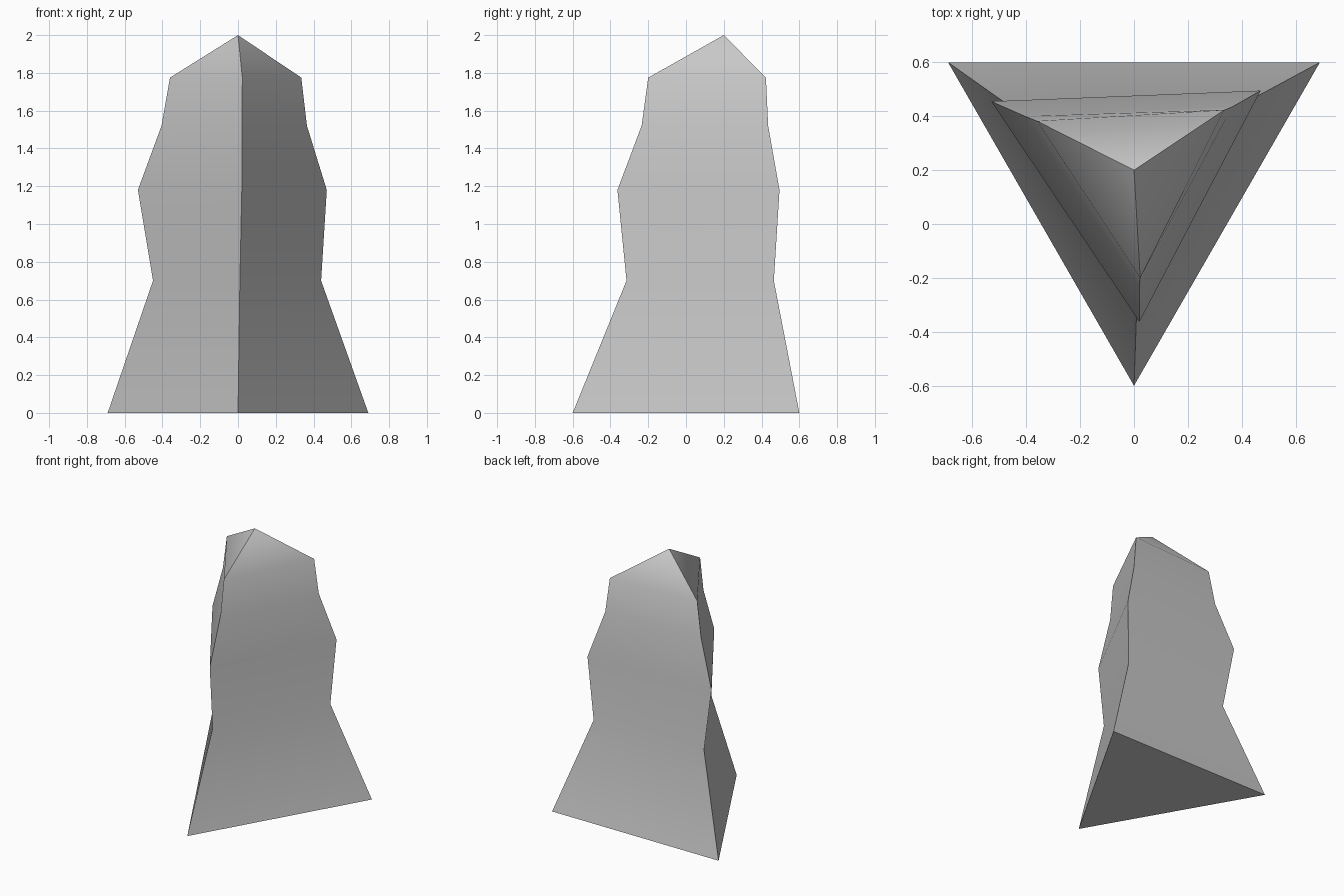
import bpy
import bmesh
from math import radians

cube = bpy.data.objects.get("Cube")
if cube:
    bpy.data.objects.remove(cube, do_unlink=True)

# Stone colour
stone = bpy.data.materials.new("stone grey")
stone.use_nodes = True
grey = (0.6, 0.6, 0.6, 1)
stone.diffuse_color = grey
stone.node_tree.nodes["Principled BSDF"].inputs["Base Color"].default_value = grey

# Three-cornered sections: height, then back right, back left and front corners
sections = [
    (0.0, (-0.69, 0.6), (0.69, 0.6), (0.0, -0.6)),
    (0.70, (-0.45, 0.43), (0.44, 0.465), (0.01, -0.315)),
    (1.18, (-0.53, 0.455), (0.47, 0.495), (0.02, -0.363)),
    (1.52, (-0.405, 0.40), (0.365, 0.435), (0.02, -0.235)),
    (1.775, (-0.36, 0.382), (0.335, 0.423), (0.023, -0.20)),
]
apex = (0, 0.2, 2)

bm = bmesh.new()
rings = [[bm.verts.new((x, y, z)) for x, y in corners] for z, *corners in sections]
tip = bm.verts.new(apex)

# Flat base, side walls and pointed top
bm.faces.new(rings[0])
for i in range(3):
    j = (i + 1) % 3
    for low, high in zip(rings, rings[1:]):
        bm.faces.new((low[i], low[j], high[j], high[i]))
    bm.faces.new((rings[-1][i], rings[-1][j], tip))
bmesh.ops.recalc_face_normals(bm, faces=bm.faces)

mesh = bpy.data.meshes.new("rock_spire")
bm.to_mesh(mesh)
bm.free()
mesh.materials.append(stone)
rock = bpy.data.objects.new("rock_spire", mesh)
bpy.context.collection.objects.link(rock)

# Smooth along each wall, sharp at the three corners and the base
bpy.ops.object.select_all(action="DESELECT")
rock.select_set(True)
bpy.context.view_layer.objects.active = rock
bpy.ops.object.shade_smooth_by_angle(angle=radians(60))
